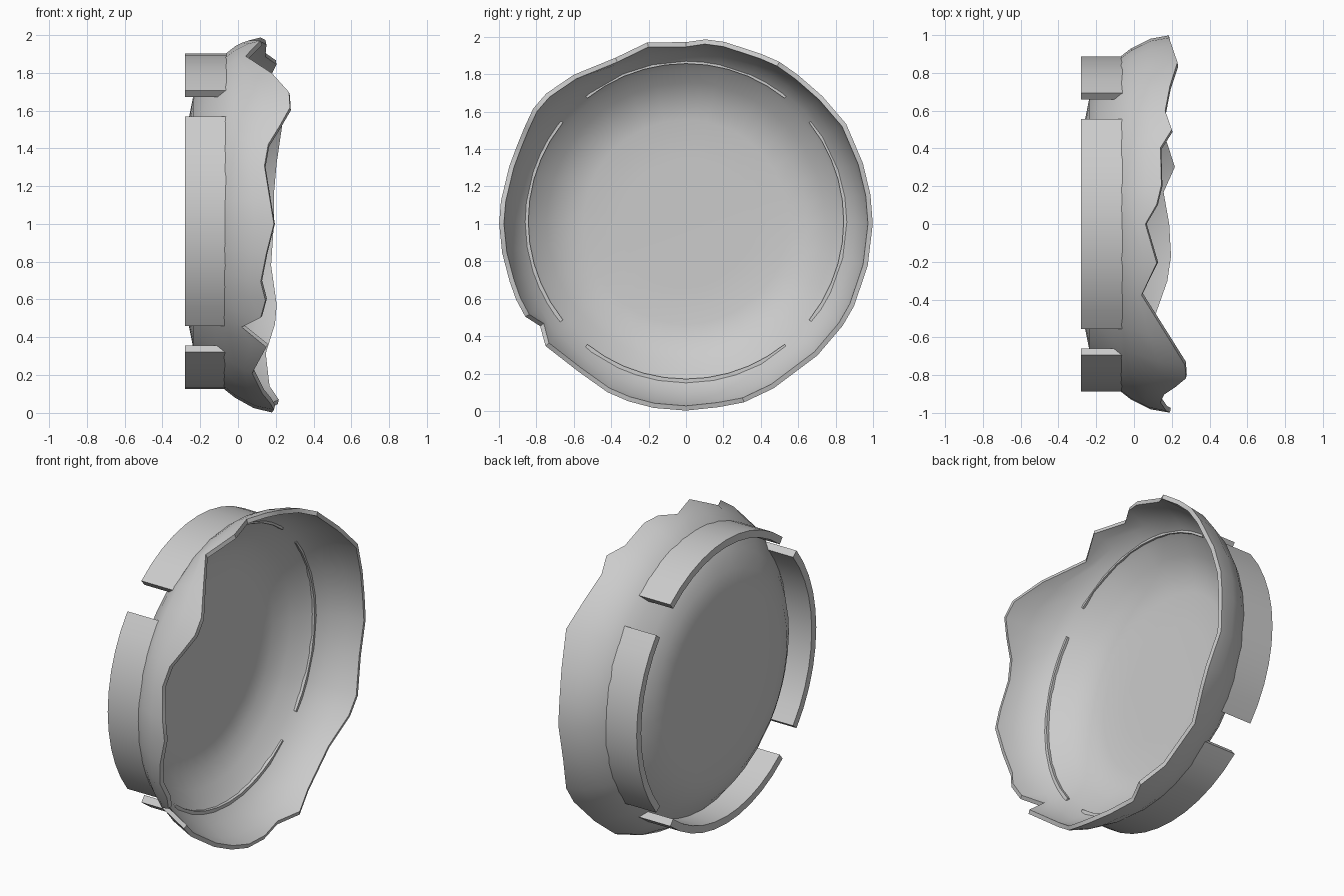
import bpy, bmesh
from math import sin, cos, radians

if "Cube" in bpy.data.objects:
    bpy.data.objects.remove(bpy.data.objects["Cube"])

# jagged rim: (angle in degrees from +y towards +z, x of the edge)
RIM = [(0, .185), (9, .185), (19, .2), (32, .23), (43, .19), (53, .165), (60, .2),
       (66, .14), (78, .145), (84, .12), (90, .06), (102, .12), (113, .04),
       (127, .18), (137, .27), (143, .275), (149, .22), (155, .16), (162, .14),
       (173, .17), (180, .19), (189, .15), (198, .12), (204, .145), (210, .12),
       (215, .02), (221, .15), (234, .075), (245, .13), (252, .17), (260, .19),
       (270, .18), (280, .15), (288, .21), (298, .16), (315, .14), (327, .19),
       (334, .2), (347, .17)]
# bowl profile: (radius, x)
PROFILE = [(.35, -.265), (.55, -.26), (.66, -.238), (.76, -.18), (.84, -.115),
           (.887, -.07), (.93, -.015)]
WALL = [(-.015, .93), (.04, .965), (.12, .992), (.2, 1.0), (.28, 1.025)]


def wall_radius(x):
    for (x0, r0), (x1, r1) in zip(WALL, WALL[1:]):
        if x <= x1:
            return r0 + (r1 - r0) * (x - x0) / (x1 - x0)
    return WALL[-1][1]


def finish(bm, name):
    mesh = bpy.data.meshes.new(name)
    bm.to_mesh(mesh)
    bm.free()
    ob = bpy.data.objects.new(name, mesh)
    bpy.context.collection.objects.link(ob)
    bpy.ops.object.select_all(action='DESELECT')
    ob.select_set(True)
    bpy.context.view_layer.objects.active = ob
    return ob


# bowl: rings of the profile, then a wall that climbs to the jagged rim
bm = bmesh.new()
rings = []
for r, x in PROFILE:
    rings.append([bm.verts.new((x, r * cos(radians(a)), 1.01 + r * sin(radians(a))))
                  for a, _ in RIM])
for t in (.5, 1):
    ring = []
    for a, edge in RIM:
        x = -.015 + (edge + .015) * t
        r = wall_radius(x)
        ring.append(bm.verts.new((x, r * cos(radians(a)),
                                  1.01 - .01 * t + r * sin(radians(a)))))
    rings.append(ring)
n = len(RIM)
bm.faces.new(rings[0][::-1])
for lo, hi in zip(rings, rings[1:]):
    for i in range(n):
        j = (i + 1) % n
        bm.faces.new((lo[i], lo[j], hi[j], hi[i]))
bowl = finish(bm, "jagged_bowl")
solid = bowl.modifiers.new("thickness", 'SOLIDIFY')
solid.thickness = .026
solid.offset = -1
bpy.ops.object.modifier_apply(modifier=solid.name)
bpy.ops.object.shade_smooth_by_angle(angle=radians(40))

# four curved flanges that pass through the back of the bowl
SEG, HALF = 10, 38.7
for k, name in enumerate(("back", "top", "front", "bottom")):
    bm = bmesh.new()
    sections = []
    for s in range(SEG + 1):
        a = radians(90 * k - HALF + 2 * HALF * s / SEG)
        sections.append([bm.verts.new((x, r * cos(a), 1.014 + r * sin(a)))
                         for x, r in ((-.28, .843), (-.28, .888), (-.06, .888), (-.06, .843))])
    for p, q in zip(sections, sections[1:]):
        for i in range(4):
            j = (i + 1) % 4
            bm.faces.new((p[i], p[j], q[j], q[i]))
    bm.faces.new(sections[0])
    bm.faces.new(sections[-1])
    bmesh.ops.recalc_face_normals(bm, faces=bm.faces)
    finish(bm, name + "_flange")
    bpy.ops.object.shade_smooth_by_angle(angle=radians(30))
